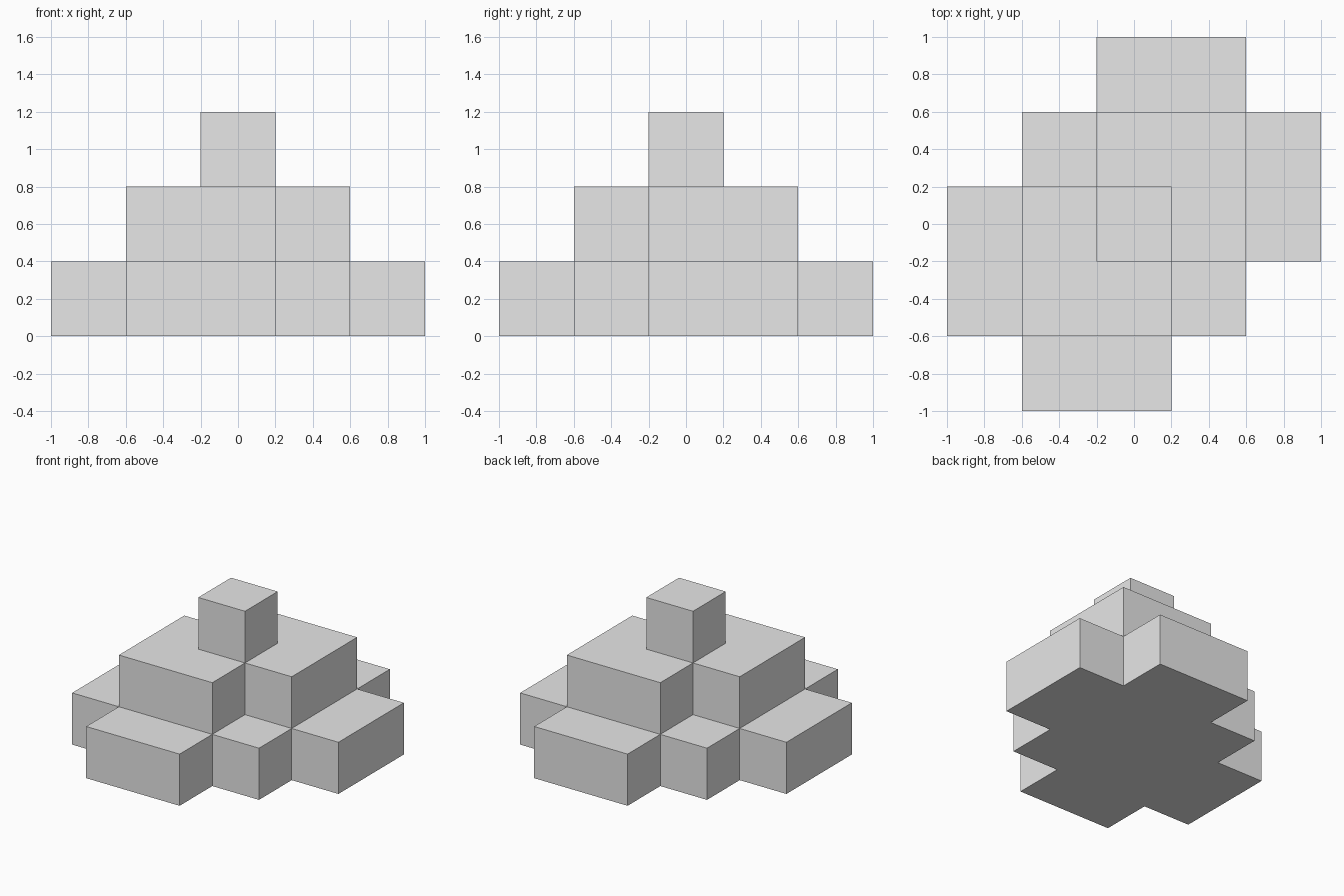
import bpy
import bmesh

cube = bpy.data.objects.get("Cube")
if cube:
    bpy.data.objects.remove(cube, do_unlink=True)

UNIT = 0.4  # edge of one building block

grey = bpy.data.materials.new("plain grey")
grey.use_nodes = True
colour = (0.8, 0.8, 0.8, 1.0)
grey.diffuse_color = colour
for node in grey.node_tree.nodes:
    if node.type == "BSDF_PRINCIPLED":
        node.inputs["Base Color"].default_value = colour


def make_tier(name, half_outline, level):
    """Extrude an outline made of a half and its half-turn copy."""
    outline = half_outline + [(-x, -y) for x, y in half_outline]
    bm = bmesh.new()
    base = bm.faces.new([bm.verts.new((x * UNIT, y * UNIT, level * UNIT))
                         for x, y in outline])
    side = bmesh.ops.extrude_face_region(bm, geom=[base], use_keep_orig=True)
    top = [v for v in side["geom"] if isinstance(v, bmesh.types.BMVert)]
    bmesh.ops.translate(bm, verts=top, vec=(0, 0, UNIT))
    bmesh.ops.recalc_face_normals(bm, faces=bm.faces)
    mesh = bpy.data.meshes.new(name)
    bm.to_mesh(mesh)
    bm.free()
    mesh.materials.append(grey)
    obj = bpy.data.objects.new(name, mesh)
    bpy.context.collection.objects.link(obj)
    return obj


# Wide pinwheel base, counter-clockwise from the front edge
make_tier("base_tier", [(-1.5, -2.5), (0.5, -2.5), (0.5, -1.5), (1.5, -1.5),
                        (1.5, -0.5), (2.5, -0.5), (2.5, 1.5), (1.5, 1.5)], 0)

# Middle tier with two opposite corners notched out
make_tier("middle_tier", [(-1.5, -1.5), (0.5, -1.5), (0.5, -0.5), (1.5, -0.5)], 1)

# Single block on top
make_tier("top_block", [(-0.5, -0.5), (0.5, -0.5)], 2)
